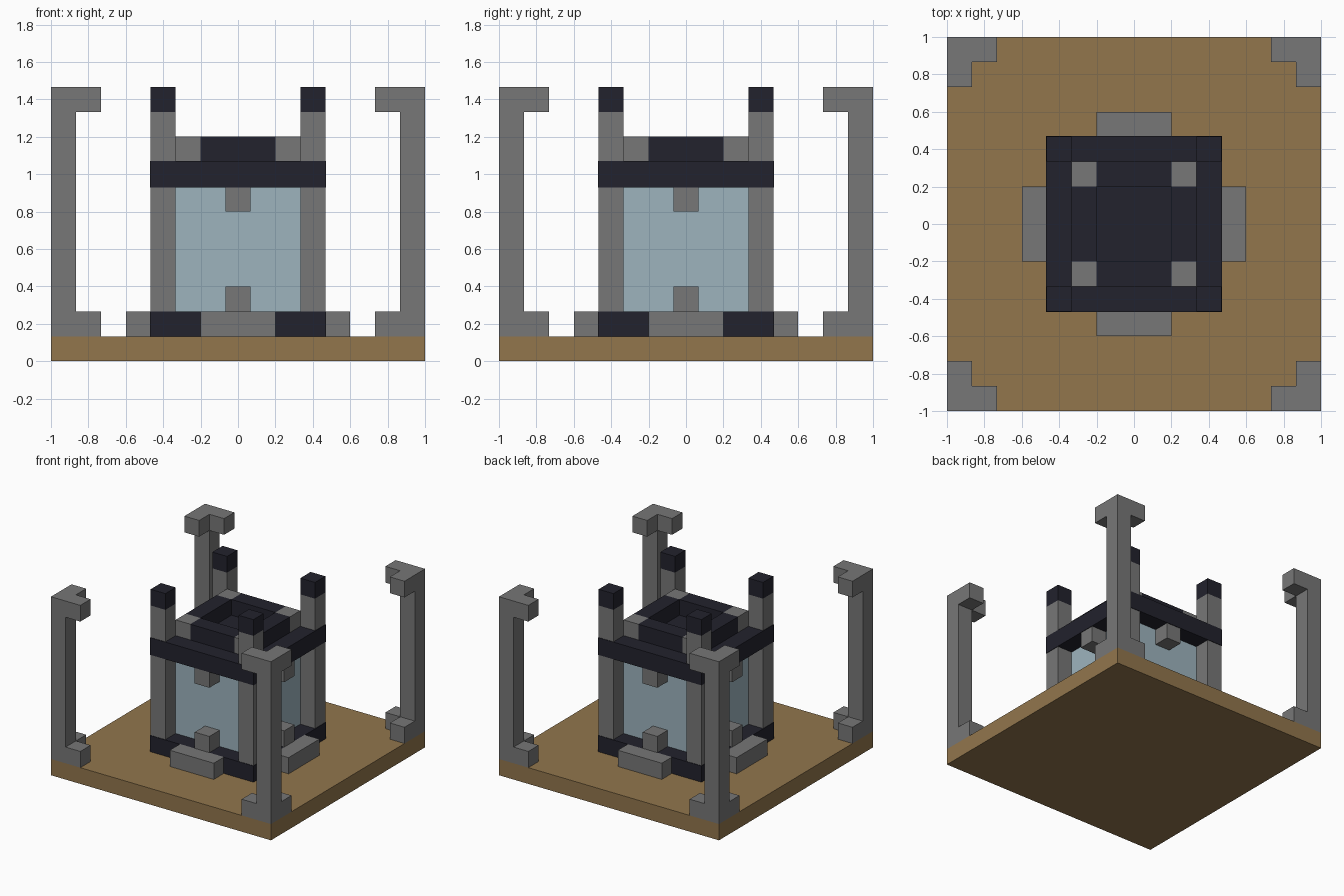
import bpy
import bmesh
from mathutils import Matrix, Vector

cube = bpy.data.objects.get("Cube")
if cube:
    bpy.data.objects.remove(cube, do_unlink=True)

U = 2 / 15      # one building block
LIP = 0.03      # small overhang of the dark frames, in blocks


def material(name, rgb):
    mat = bpy.data.materials.new(name)
    mat.use_nodes = True
    color = (*rgb, 1)
    mat.diffuse_color = color
    mat.node_tree.nodes["Principled BSDF"].inputs["Base Color"].default_value = color
    return mat


stone = material("grey stone", (0.184, 0.184, 0.184))
dark = material("dark slate", (0.016, 0.016, 0.026))
wood = material("brown wood", (0.287, 0.181, 0.073))
glass = material("pale blue glass", (0.337, 0.456, 0.515))


def boxes(name, mat, spans, turns=1):
    """Boxes given as (low, high) corners in blocks, repeated around the z axis."""
    bm = bmesh.new()
    for turn in range(turns):
        spin = Matrix.Rotation(turn * 1.5707963, 4, "Z")
        for low, high in spans:
            a, b = Vector(low) * U, Vector(high) * U
            place = Matrix.Translation((a + b) / 2) @ Matrix.Diagonal((*(b - a), 1))
            bmesh.ops.create_cube(bm, size=1, matrix=spin @ place)
    mesh = bpy.data.meshes.new(name)
    bm.to_mesh(mesh)
    bm.free()
    mesh.materials.append(mat)
    obj = bpy.data.objects.new(name, mesh)
    bpy.context.collection.objects.link(obj)
    return obj


# Floor
boxes("base_plate", wood, [((-7.5, -7.5, 0), (7.5, 7.5, 1))])

# Corner posts with hooked feet and tops
post = [((6.5, 6.5, 1), (7.5, 7.5, 11))]
for z in (1, 10):
    post += [((5.5, 6.5, z), (6.5, 7.5, z + 1)),
             ((6.5, 5.5, z), (7.5, 6.5, z + 1))]
boxes("corner_posts", stone, post, 4)

# Lower plinth and the steps around it
w = 3.5 + LIP
boxes("plinth", dark, [((-w, -w, 1), (w, w, 2))])
boxes("steps", stone, [((-1.5, -4.5, 1), (1.5, -3.5, 2))], 4)

# Glass chamber, pillars and caps
boxes("glass_chamber", glass, [((-2.5, -2.5, 2), (2.5, 2.5, 7))])
boxes("pillars", stone, [((2.5, 2.5, 2), (3.5, 3.5, 10))], 4)
boxes("pillar_caps", dark, [((2.5, 2.5, 10), (3.5, 3.5, 11))], 4)

# Small blocks above and below each window
boxes("window_studs", stone, [((-0.5, -3.5, 2), (0.5, -2.5, 3)),
                              ((-0.5, -3.5, 6), (0.5, -2.5, 7))], 4)

# Roof slab and the raised rim with stone corners
boxes("roof_slab", dark, [((-w, -w, 7 - LIP), (w, w, 8 + LIP))])
boxes("rim_bars", dark, [((-1.5, -2.5, 8), (1.5, -1.5, 9))], 4)
boxes("rim_corners", stone, [((1.5, 1.5, 8), (2.5, 2.5, 9))], 4)
